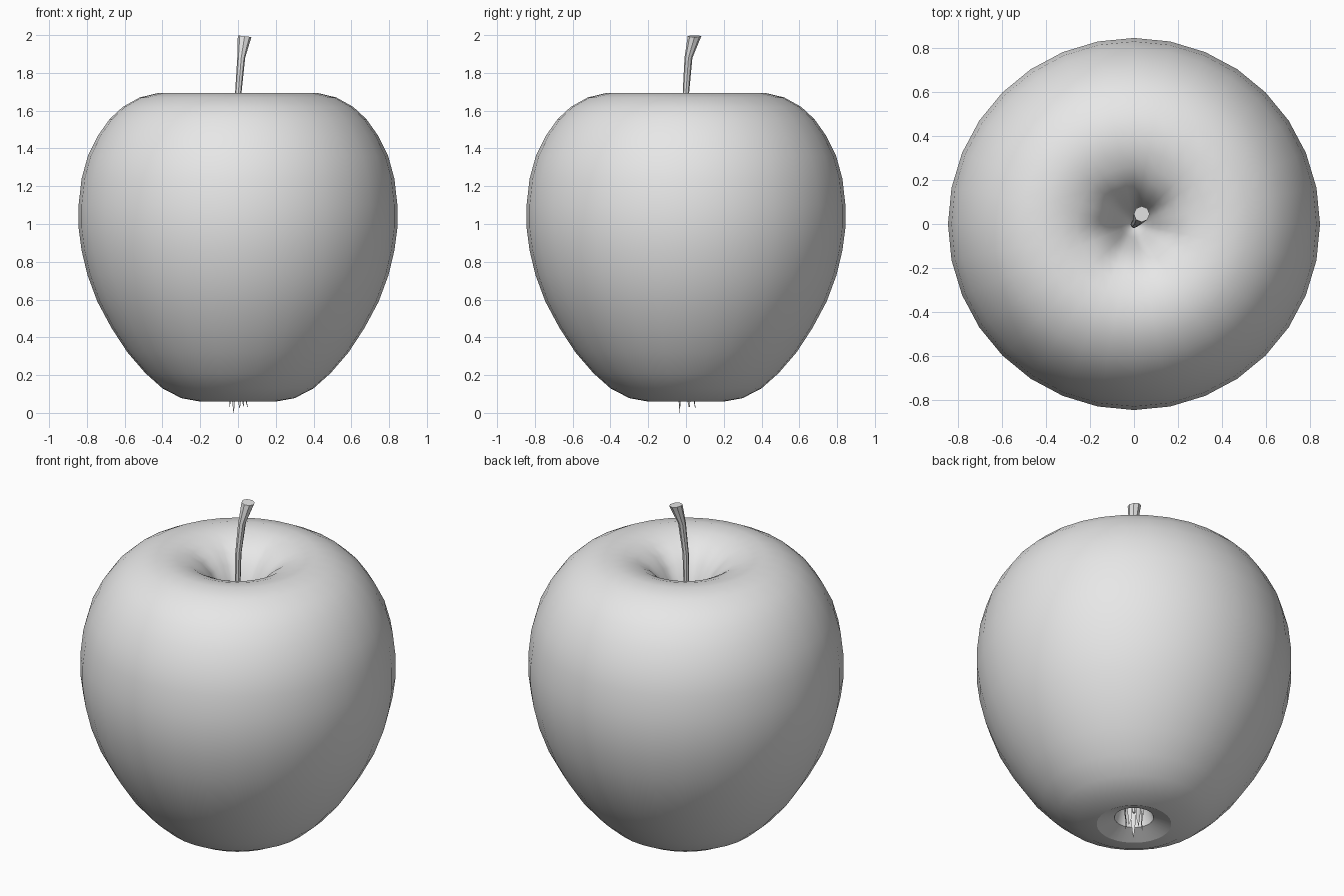
import bpy, bmesh, math
from mathutils import Vector

cube = bpy.data.objects.get("Cube")
if cube:
    bpy.data.objects.remove(cube, do_unlink=True)

# One plain grey for every part
grey = bpy.data.materials.new("light grey")
grey.use_nodes = True
grey.diffuse_color = (0.8, 0.8, 0.8, 1)
grey.node_tree.nodes["Principled BSDF"].inputs["Base Color"].default_value = (0.8, 0.8, 0.8, 1)


def finish(bm, name, angle):
    bmesh.ops.recalc_face_normals(bm, faces=bm.faces)
    mesh = bpy.data.meshes.new(name)
    bm.to_mesh(mesh)
    bm.free()
    mesh.materials.append(grey)
    obj = bpy.data.objects.new(name, mesh)
    bpy.context.collection.objects.link(obj)
    bpy.ops.object.select_all(action='DESELECT')
    obj.select_set(True)
    bpy.context.view_layer.objects.active = obj
    bpy.ops.object.shade_smooth_by_angle(angle=math.radians(angle))
    return obj


def loft(bm, rings):
    """Skin a list of point rings and close both ends."""
    loops = [[bm.verts.new(p) for p in ring] for ring in rings]
    for a, b in zip(loops, loops[1:]):
        n = len(a)
        for i in range(n):
            j = (i + 1) % n
            bm.faces.new((a[i], a[j], b[j], b[i]))
    bm.faces.new(loops[0])
    bm.faces.new(loops[-1])


# Fruit body: lathed profile of (radius, height), from the stem well to the calyx
SIDES = 32
profile = [(0.012, 1.27), (0.035, 1.30), (0.06, 1.36), (0.085, 1.43), (0.115, 1.50),
           (0.15, 1.565), (0.20, 1.62), (0.26, 1.658), (0.33, 1.682), (0.42, 1.694),
           (0.52, 1.67), (0.61, 1.62), (0.68, 1.555), (0.74, 1.47), (0.795, 1.36),
           (0.828, 1.24), (0.844, 1.10), (0.844, 0.98), (0.828, 0.86), (0.797, 0.73),
           (0.745, 0.59), (0.67, 0.45), (0.585, 0.32), (0.49, 0.21), (0.40, 0.13),
           (0.30, 0.078), (0.20, 0.06), (0.105, 0.10), (0.085, 0.17), (0.05, 0.22), (0.01, 0.23)]
bm = bmesh.new()
rings = []
for r, z in profile:
    ring = []
    for i in range(SIDES):
        a = 2 * math.pi * i / SIDES
        # faint puckers inside the stem well
        pucker = 0.008 * math.sin(7 * a + 0.6) if z > 1.4 and 0.07 < r < 0.22 else 0
        ring.append((r * math.cos(a), r * math.sin(a), z + pucker))
    rings.append(ring)
loft(bm, rings)
finish(bm, "fruit_body", 30)

# Stem: bent tapered stalk, flaring to a cut tip
path = [((0, -0.005, 1.26), 0.014), ((0, -0.003, 1.50), 0.015), ((0.002, 0, 1.70), 0.017),
        ((0.017, 0.013, 1.88), 0.021), ((0.035, 0.045, 1.994), 0.036)]
bm = bmesh.new()
rings = []
for k, (p, r) in enumerate(path):
    tilt = 0.12 if k == len(path) - 1 else 0
    rings.append([(p[0] + r * math.cos(a), p[1] + r * math.sin(a), p[2] - tilt * r * math.cos(a))
                  for a in (2 * math.pi * i / 8 for i in range(8))])
loft(bm, rings)
finish(bm, "stem", 30)

# Calyx: dried sepals hanging from the lower hollow
tips = [(235, 0.040, 0.0), (310, 0.045, 0.035), (20, 0.055, 0.03),
        (80, 0.050, 0.025), (160, 0.048, 0.03)]
for n, (deg, reach, tip_z) in enumerate(tips):
    a = math.radians(deg)
    out, side = Vector((math.cos(a), math.sin(a), 0)), Vector((-math.sin(a), math.cos(a), 0))
    bm = bmesh.new()
    rings = []
    for r, z, w in ((0.035, 0.225, 0.016), (0.05, 0.14, 0.016),
                    (0.042, 0.075, 0.010), (reach, tip_z, 0.0015)):
        c = out * r + Vector((0, 0, z))
        t = min(0.003, w)
        rings.append([c - side * w, c + out * t, c + side * w, c - out * t])
    loft(bm, rings)
    finish(bm, f"sepal_{n + 1}", 30)

# Small dried stub in the middle of the calyx
bm = bmesh.new()
loft(bm, [[(r * math.cos(i * math.pi / 3), r * math.sin(i * math.pi / 3), z) for i in range(6)]
          for r, z in ((0.02, 0.24), (0.016, 0.17), (0.008, 0.13))])
finish(bm, "calyx_stub", 30)
